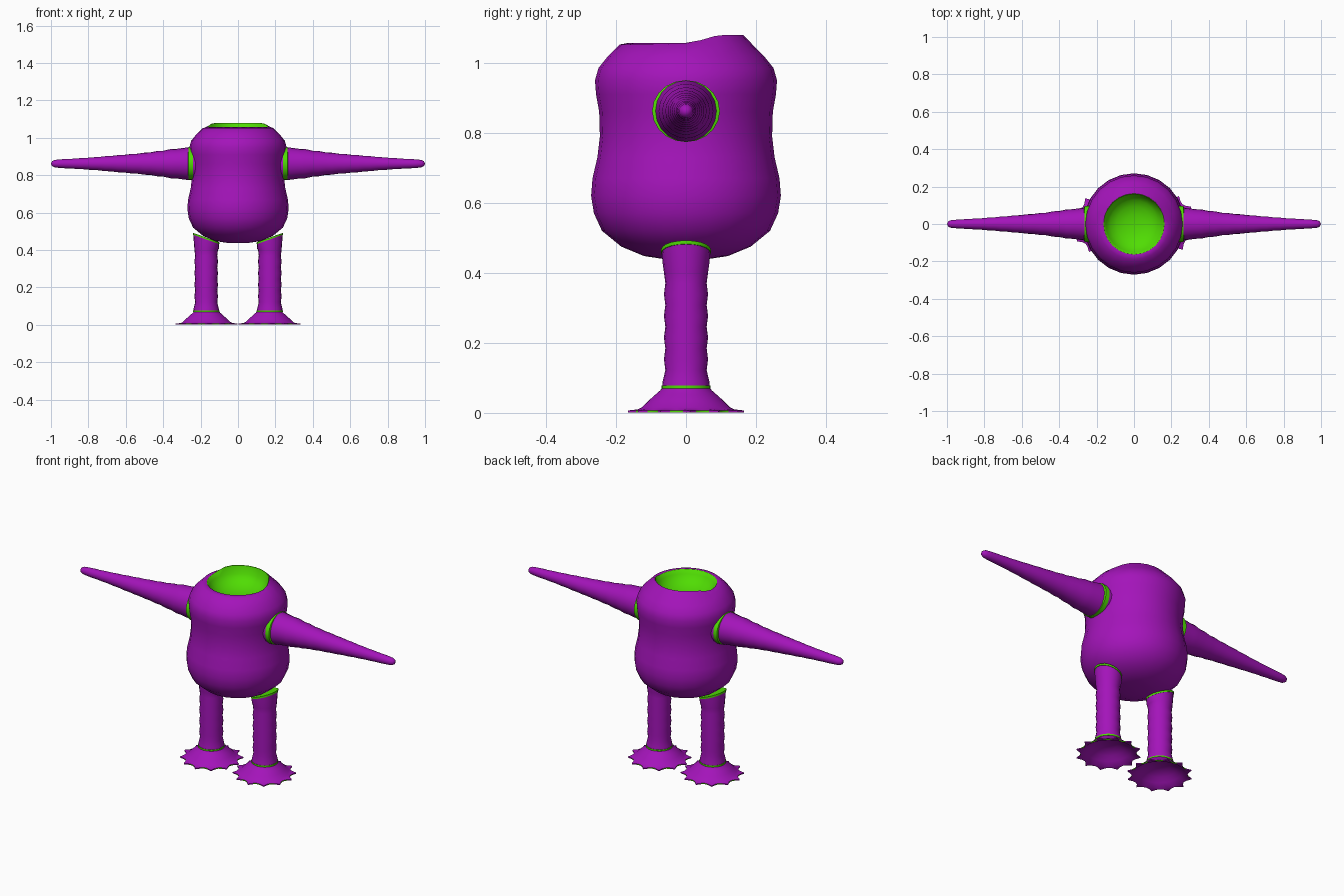
import bpy, bmesh, math
from mathutils import Matrix

if "Cube" in bpy.data.objects:
    bpy.data.objects.remove(bpy.data.objects["Cube"])


def material(name, rgb):
    m = bpy.data.materials.new(name)
    m.diffuse_color = (*rgb, 1)
    m.use_nodes = True
    m.node_tree.nodes["Principled BSDF"].inputs["Base Color"].default_value = m.diffuse_color
    return m


PURPLE = material("purple", (0.37, 0.007, 0.49))
GREEN = material("bright_green", (0.08, 0.72, 0.001))


def lathe(name, profile, segs, mats, deform=None, matrix=None, green=None):
    """Revolve (radius, height) points round z; green(profile step, segment) picks the second colour."""
    bm = bmesh.new()
    rings = []
    for i, (r, z) in enumerate(profile):
        ring = []
        for s in range(segs):
            a = 2 * math.pi * s / segs
            co = (r * math.cos(a), r * math.sin(a), z)
            ring.append(bm.verts.new(deform(i, s, *co) if deform else co))
        rings.append(ring)
    for i in range(len(rings) - 1):
        for s in range(segs):
            t = (s + 1) % segs
            f = bm.faces.new((rings[i][s], rings[i][t], rings[i + 1][t], rings[i + 1][s]))
            f.material_index = 1 if green and green(i, s) else 0
    bmesh.ops.remove_doubles(bm, verts=bm.verts, dist=1e-5)
    if matrix:
        bm.transform(matrix)
    bmesh.ops.recalc_face_normals(bm, faces=bm.faces)
    me = bpy.data.meshes.new(name)
    bm.to_mesh(me)
    bm.free()
    for m in mats:
        me.materials.append(m)
    ob = bpy.data.objects.new(name, me)
    bpy.context.collection.objects.link(ob)
    bpy.context.view_layer.objects.active = ob
    ob.select_set(True)
    bpy.ops.object.shade_smooth_by_angle(angle=math.radians(40))
    ob.select_set(False)
    return ob


# Body: purple outside, shallow green bowl in the top, rim raised at the back
outer = [(0, .438), (.06, .439), (.12, .448), (.185, .475), (.24, .52), (.263, .57),
         (.271, .62), (.267, .67), (.253, .73), (.246, .79), (.248, .86), (.257, .91),
         (.260, .95), (.250, .985), (.222, 1.02), (.19, 1.052), (.163, 1.057)]
bowl = [(.161, 1.056), (.150, 1.035), (.128, 1.010), (.095, .990), (.05, .978), (0, .975)]
RIM = len(outer) - 1


def raise_rim(i, s, x, y, z):
    if i in (RIM, RIM + 1):
        t = min(max(y / .11, 0), 1)
        z += .023 * t * t * (3 - 2 * t)
    return x, y, z


lathe("body", outer + bowl, 24, [PURPLE, GREEN], raise_rim, green=lambda i, s: i >= RIM)

# Arm: tapering cone with faint ripples and a round tip
arm_keys = [(.23, .088), (.27, .087), (.33, .079), (.40, .069), (.47, .060), (.54, .053),
            (.61, .047), (.68, .041), (.75, .035), (.82, .030), (.89, .026), (.95, .023),
            (.98, .020), (.994, .013), (1.0, 0)]
arm = [(0, .23)]
for k, (x, r) in enumerate(arm_keys):
    arm.append((r, x))
    if 1 < k < 11:
        arm.append((r - .001, x + .03))

# Leg: rippled tube, flared at both ends, its top sloped to meet the body
leg = [(0, .074), (.068, .074), (.067, .088)]
for k in range(10):
    leg.append((.063 if k % 2 else .059, .122 + .031 * k))
leg += [(.067, .43), (.069, .459), (0, .459)]
SLOPE = .36

# Foot: flared hollow skirt with a toothed edge
foot = [(.055, .071), (.069, .070), (.074, .064), (.088, .052), (.108, .034), (.126, .016),
        (.138, .010), (.166, .007), (.166, .001), (.135, .003), (.112, .022), (.085, .040),
        (.05, .060), (0, .060)]


def teeth(i, s, x, y, z):
    if i in (7, 8):
        k = (.84, .88, 1, .88)[s % 4]
        return x * k, y * k, z
    return x, y, z


def slope_top(i, s, x, y, z):
    return x, y, z + SLOPE * x if i >= len(leg) - 3 else z


def slope_all(i, s, x, y, z):
    return x, y, z + SLOPE * x


for side, label in ((1, "right"), (-1, "left")):
    mirror = Matrix.Diagonal((side, 1, 1, 1))
    to_arm = mirror @ Matrix.Translation((0, 0, .862)) @ Matrix.Rotation(math.pi / 2, 4, 'Y')
    to_leg = mirror @ Matrix.Translation((.17, 0, 0))
    to_foot = Matrix.Translation((.168 * side, 0, 0)) @ Matrix.Rotation(math.radians(-11), 4, 'Z')
    lathe(label + "_arm", arm, 20, [PURPLE], matrix=to_arm)
    # Oval band, wider than tall, purple where it joins the body
    oval = to_arm @ Matrix.Diagonal((.94, 1.03, 1, 1))
    lathe(label + "_shoulder_band",
          [(0, .21), (.094, .21), (.094, .241), (.094, .264), (.086, .267), (0, .267)],
          20, [PURPLE, GREEN], matrix=oval, green=lambda i, s: i >= 2)
    lathe(label + "_leg", leg, 20, [PURPLE], slope_top, to_leg)
    lathe(label + "_hip_band", [(0, .457), (.071, .457), (.071, .467), (0, .467)],
          20, [GREEN], slope_all, to_leg)
    lathe(label + "_ankle_band", [(0, .069), (.070, .069), (.070, .078), (0, .078)],
          20, [GREEN], matrix=to_leg)
    # Green shows on the edge between the teeth
    lathe(label + "_foot", foot, 48, [PURPLE, GREEN], teeth, to_foot,
          green=lambda i, s: i == 7 and s % 4 in (0, 3))
